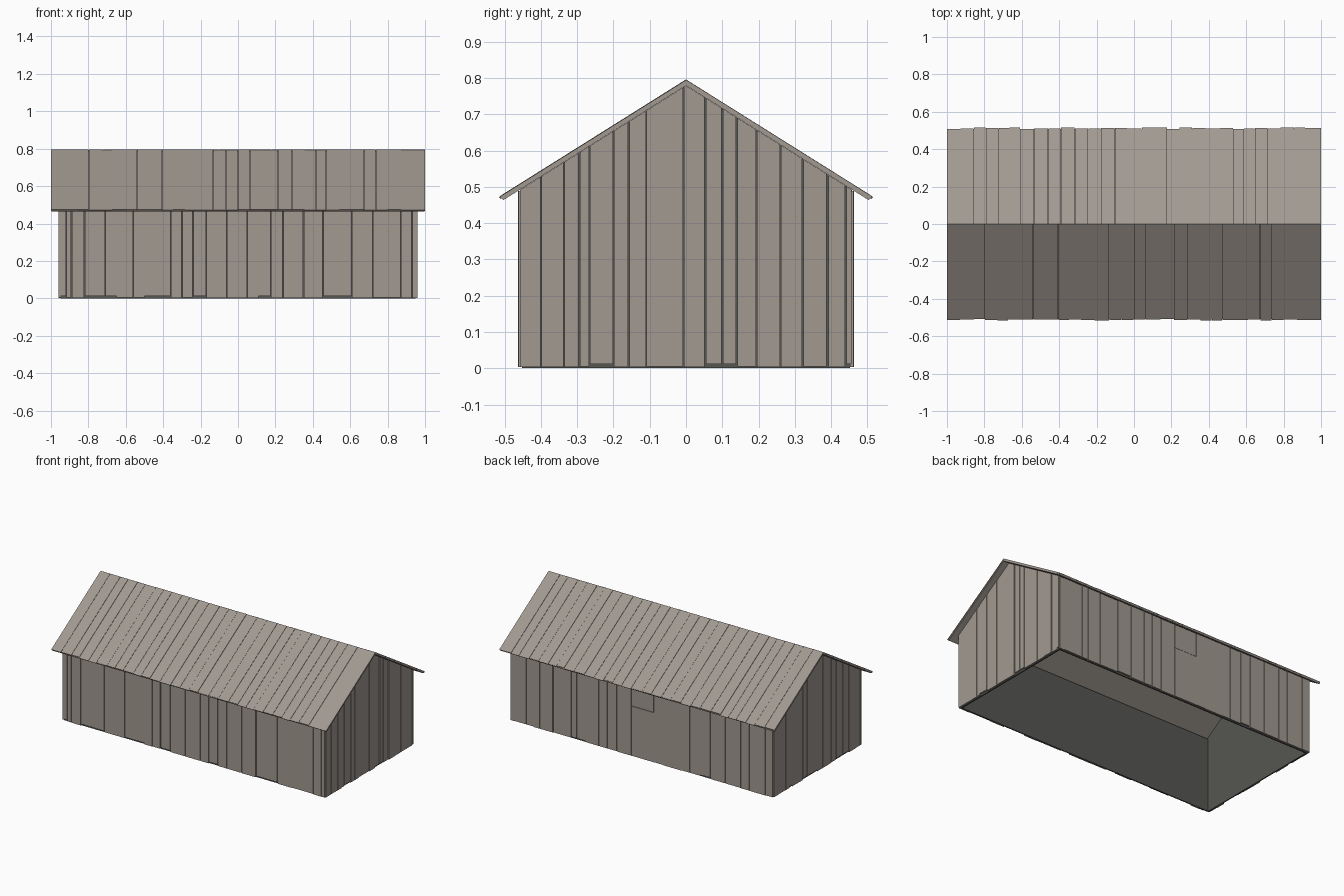
import bpy, bmesh, random
from mathutils import Vector

random.seed(4)
cube = bpy.data.objects.get("Cube")
if cube:
    bpy.data.objects.remove(cube, do_unlink=True)


def material(name, rgb):
    m = bpy.data.materials.new(name)
    m.use_nodes = True
    m.diffuse_color = (*rgb, 1)
    m.node_tree.nodes["Principled BSDF"].inputs["Base Color"].default_value = (*rgb, 1)
    return m


WOOD = material("weathered wood", (0.36, 0.32, 0.285))
DARK = material("dark lining", (0.092, 0.094, 0.085))

SLOPE = 0.627
HALF_X, HALF_Y = 0.96, 0.463
WALL_TOP = 0.488
BOARD = 0.011


def under_roof(y):
    return 0.7785 - SLOPE * abs(y)


def prism(bm, outline, axis, lo, hi):
    """Extrude an (u, z) outline along x or y, from lo to hi."""
    def point(u, z, d):
        return Vector((d, u, z)) if axis == "x" else Vector((u, d, z))
    a = [bm.verts.new(point(u, z, lo)) for u, z in outline]
    b = [bm.verts.new(point(u, z, hi)) for u, z in outline]
    bm.faces.new(a)
    bm.faces.new(b[::-1])
    for i in range(len(a)):
        j = (i + 1) % len(a)
        bm.faces.new((a[j], a[i], b[i], b[j]))


def finish(bm, name, mat):
    bmesh.ops.recalc_face_normals(bm, faces=bm.faces)
    mesh = bpy.data.meshes.new(name)
    bm.to_mesh(mesh)
    bm.free()
    mesh.materials.append(mat)
    bpy.context.collection.objects.link(bpy.data.objects.new(name, mesh))


def gable_outline(y0, y1, bottom):
    ys = [y1, 0, y0] if y0 < 0 < y1 else [y1, y0]
    return [(y0, bottom), (y1, bottom)] + [(y, under_roof(y)) for y in ys]


def boards(name, axis, side, seams, outline, face):
    """A row of boards between seams, with uneven gaps, depths and lower ends."""
    bm = bmesh.new()
    for u0, u1 in zip(seams, seams[1:]):
        gap = random.choice((0.0008, 0.0022))
        outer = face - random.choice((0, 0.001, 0.002))
        bottom = random.choice((0.003, 0.005, 0.012))
        lo, hi = sorted((side * (face - BOARD), side * outer))
        prism(bm, outline(u0 + gap, u1 - gap, bottom), axis, lo, hi)
    finish(bm, name, WOOD)


# Dark lining behind the boards, open below
bm = bmesh.new()
inner_x, inner_y = HALF_X - BOARD, HALF_Y - BOARD
for side in (-1, 1):
    lo, hi = sorted((side * inner_x, side * (inner_x - 0.008)))
    prism(bm, gable_outline(-inner_y, inner_y, 0), "x", lo, hi)
    lo, hi = sorted((side * inner_y, side * (inner_y - 0.008)))
    prism(bm, [(-inner_x, 0), (inner_x, 0), (inner_x, WALL_TOP), (-inner_x, WALL_TOP)],
          "y", lo, hi)
finish(bm, "wall_lining", DARK)

# Gable boards
gable_seams = [-.458, -.4, -.335, -.295, -.265, -.2, -.157, -.11, -.008, .053,
               .1, .14, .195, .26, .322, .39, .44, .458]
boards("right_gable_boards", "x", 1, gable_seams, gable_outline, HALF_X)
boards("left_gable_boards", "x", -1, [-y for y in reversed(gable_seams)],
       gable_outline, HALF_X)

# Front wall boards
front_seams = [-.955, -.92, -.89, -.82, -.71, -.65, -.56, -.5, -.36, -.3, -.24, -.17,
               -.06, .05, .11, .175, .24, .35, .455, .61, .72, .87, .93, .955]


def wall_outline(x0, x1, bottom):
    return [(x0, bottom), (x1, bottom), (x1, WALL_TOP), (x0, WALL_TOP)]


boards("front_wall_boards", "y", -1, front_seams, wall_outline, HALF_Y)

# Back wall boards, shortened over the doorway
DOOR_L, DOOR_R, DOOR_TOP = -.09, .075, .33
back_seams = [-.955, -.9, -.785, -.72, -.61, -.5, -.43, -.35, -.29, -.16, DOOR_L,
              DOOR_R, .18, .25, .31, .41, .47, .51, .645, .74, .785, .84, .92, .955]


def back_outline(x0, x1, bottom):
    over_door = DOOR_L < (x0 + x1) / 2 < DOOR_R
    return wall_outline(x0, x1, DOOR_TOP + 0.002 if over_door else bottom)


def door_outline(x0, x1, bottom):
    return [(x0, 0.004), (x1, 0.004), (x1, DOOR_TOP), (x0, DOOR_TOP)]


boards("back_wall_boards", "y", 1, back_seams, back_outline, HALF_Y)
boards("back_door", "y", 1, [DOOR_L, DOOR_R], door_outline, HALF_Y - 0.001)


# Roof: a smooth lower layer and uneven boards on top
def roof_outline(side, ridge, eave, thick):
    low = eave - 0.005
    return [(0, ridge), (side * eave, ridge - SLOPE * eave),
            (side * low, ridge - thick - SLOPE * low), (0, ridge - thick)]


for side, label in ((-1, "front"), (1, "back")):
    bm = bmesh.new()
    prism(bm, roof_outline(side, 0.787, 0.508, 0.008), "x", -0.998, 0.998)
    finish(bm, label + "_roof_underlay", WOOD)

    bm = bmesh.new()
    x = -1.0
    while x < 1.0:
        end = x + random.uniform(0.055, 0.08)
        if end > 0.95:
            end = 1.0
        ridge = 0.795 + random.uniform(-0.001, 0.001)
        eave = 0.512 + random.uniform(-0.004, 0.004)
        # Outer ends stay flush with the roof edge
        x0 = x if x == -1.0 else x + 0.0007
        x1 = end if end == 1.0 else end - 0.0007
        prism(bm, roof_outline(side, ridge, eave, ridge - 0.787), "x", x0, x1)
        x = end
    finish(bm, label + "_roof_boards", WOOD)
